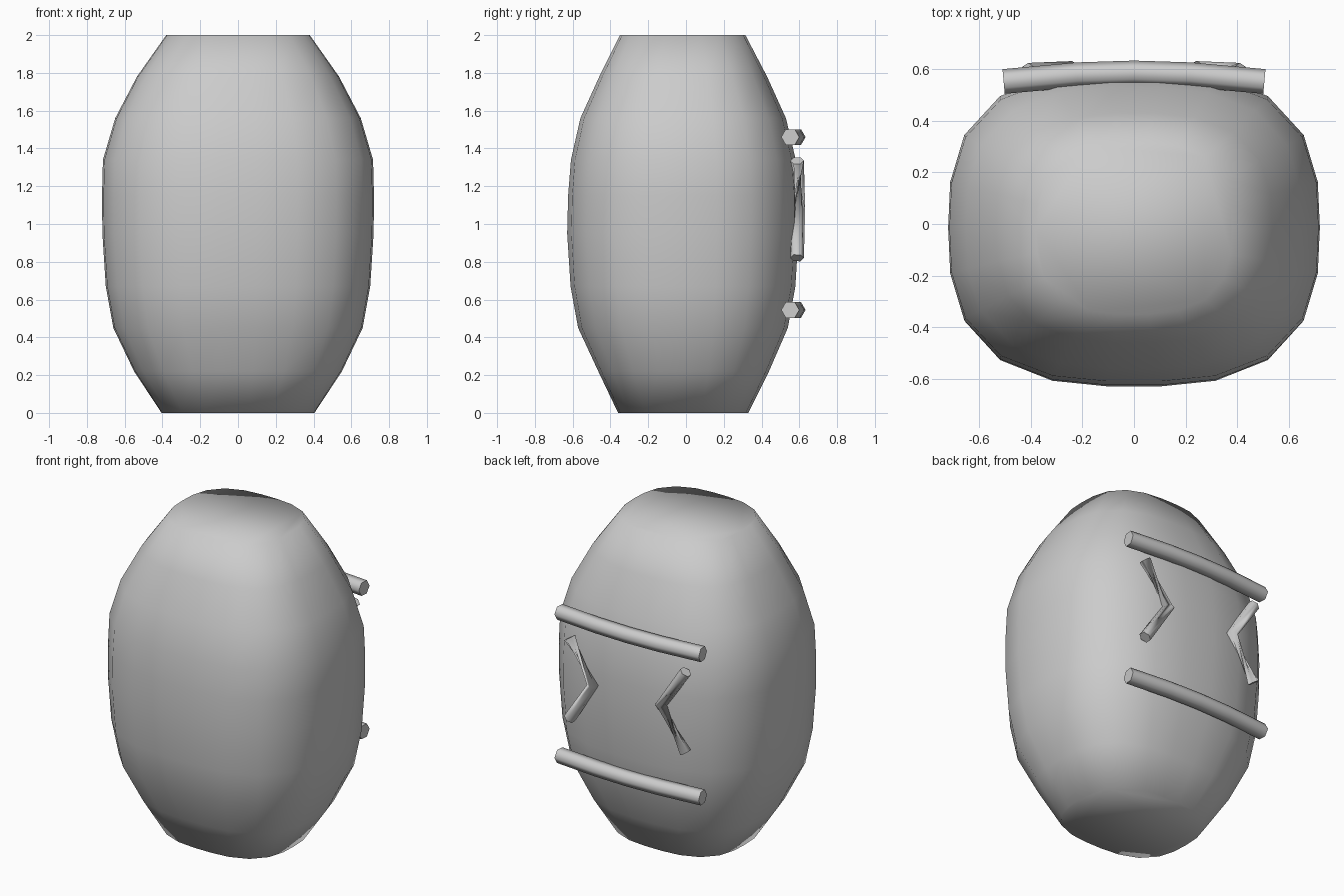
import bpy, bmesh
from math import sin, cos, pi, copysign
from mathutils import Vector

if "Cube" in bpy.data.objects:
    bpy.data.objects.remove(bpy.data.objects["Cube"])


def skin(name, rings, smooth_caps=False):
    """Bridge a list of equal rings into a closed, smooth-shaded object."""
    bm = bmesh.new()
    loops = [[bm.verts.new(p) for p in ring] for ring in rings]
    n = len(loops[0])
    for a, b in zip(loops, loops[1:]):
        for i in range(n):
            j = (i + 1) % n
            bm.faces.new((a[i], a[j], b[j], b[i])).smooth = True
    for cap in (loops[0][::-1], loops[-1]):
        bm.faces.new(cap).smooth = smooth_caps
    bmesh.ops.recalc_face_normals(bm, faces=bm.faces)
    me = bpy.data.meshes.new(name)
    bm.to_mesh(me)
    bm.free()
    ob = bpy.data.objects.new(name, me)
    bpy.context.collection.objects.link(ob)
    return ob


def rounded_ring(z, half_x, y_front, y_back, n=22, power=2.8):
    cy, ry = (y_front + y_back) / 2, (y_back - y_front) / 2
    ring = []
    for i in range(n):
        t = 2 * pi * i / n
        c, s = cos(t), sin(t)
        k = (abs(c) ** power + abs(s) ** power) ** (-1 / power)
        ring.append((half_x * k * c, cy + ry * k * s, z))
    return ring


def tube(name, path, radius, twists=None):
    """Hexagonal tube; twists shifts each ring so a segment can pinch."""
    pts = [Vector(p) for p in path]
    twists = twists or [0] * len(pts)
    out = Vector((0, 1, 0))
    rings = []
    for i, p in enumerate(pts):
        d = Vector()
        if i > 0:
            d += (p - pts[i - 1]).normalized()
        if i < len(pts) - 1:
            d += (pts[i + 1] - p).normalized()
        side = d.cross(out).normalized()
        up = side.cross(d).normalized()
        rings.append([p + radius * (cos((k + twists[i]) * pi / 3) * up
                                    + sin((k + twists[i]) * pi / 3) * side)
                      for k in range(6)])
    return skin(name, rings)


# Barrel-like body: height, half width, front y, back y
profile = [
    (0.00, 0.405, -0.36, 0.33), (0.22, 0.55, -0.465, 0.44),
    (0.45, 0.66, -0.572, 0.54), (0.67, 0.70, -0.612, 0.58),
    (0.95, 0.718, -0.63, 0.597), (1.15, 0.72, -0.625, 0.597),
    (1.34, 0.715, -0.61, 0.582), (1.56, 0.65, -0.56, 0.53),
    (1.78, 0.535, -0.46, 0.43), (2.00, 0.38, -0.35, 0.315),
]
skin("body", [rounded_ring(*p) for p in profile], smooth_caps=True)

# Two horizontal bars across the back
for name, z in (("upper_bar", 1.46), ("lower_bar", 0.545)):
    tube(name, [(-0.505, 0.552, z), (-0.22, 0.578, z), (0, 0.585, z),
                (0.22, 0.578, z), (0.505, 0.552, z)], 0.048)

# Pair of bent strips pointing inwards, each with one pinched arm
for name, s, twists in (("left_chevron", 1, (0, 0, 3)),
                        ("right_chevron", -1, (3, 0, 0))):
    tube(name, [(s * 0.41, 0.588, 0.82), (s * 0.24, 0.595, 1.08),
                (s * 0.41, 0.588, 1.335)], 0.036, twists)
